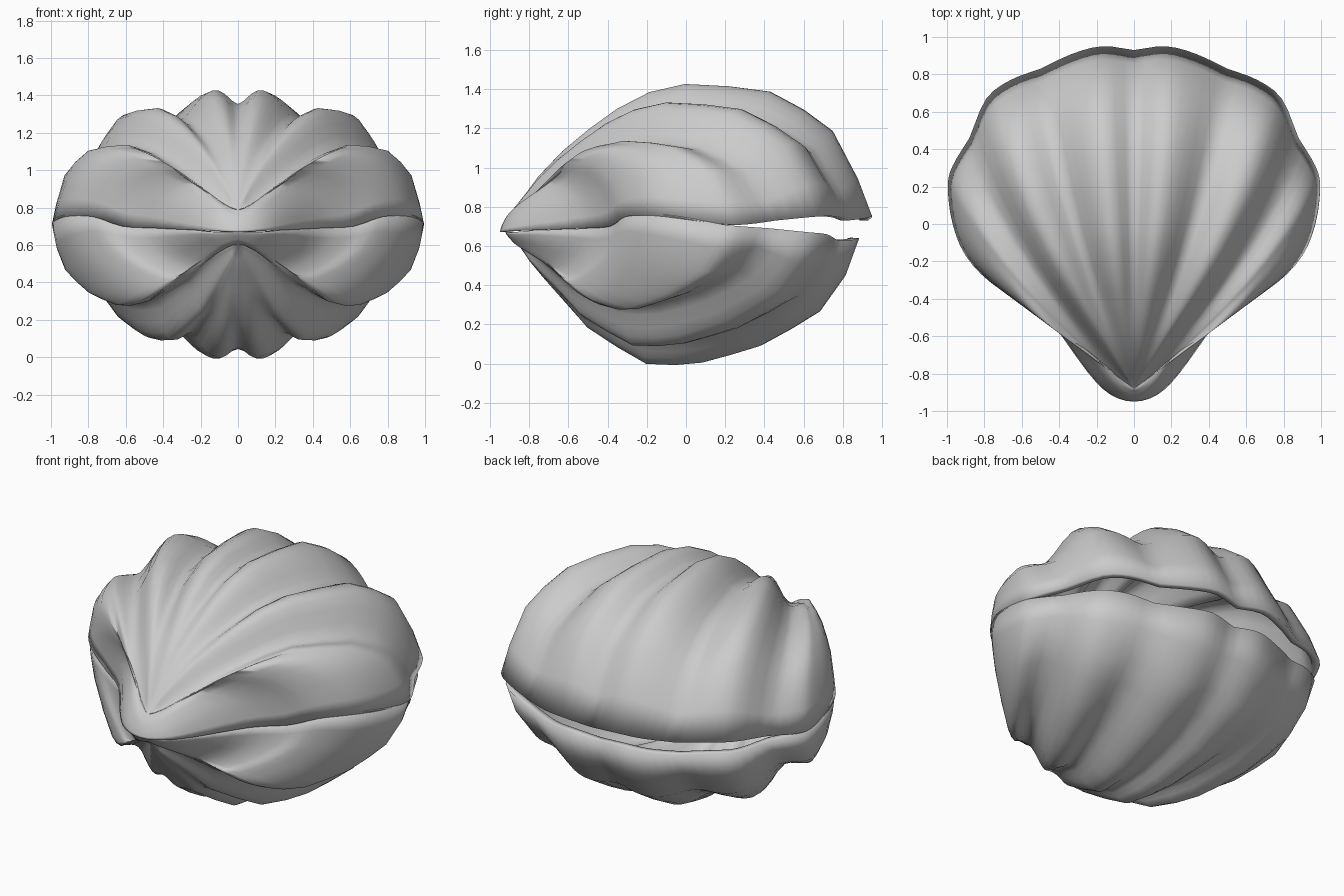
import bpy, bmesh, math
from mathutils import Vector

if "Cube" in bpy.data.objects:
    bpy.data.objects.remove(bpy.data.objects["Cube"])

grey = bpy.data.materials.new("shell grey")
grey.diffuse_color = (0.6, 0.6, 0.6, 1)
grey.use_nodes = True
grey.node_tree.nodes["Principled BSDF"].inputs["Base Color"].default_value = grey.diffuse_color

# Half rim from back to hinge: x, y, upper rim z, lower rim z, upper bulge, lower bulge
RIM = [
    (0.00, 0.93, 0.73, 0.62, 0.575, 0.55),
    (0.17, 0.95, 0.75, 0.64, 0.66, 0.63),
    (0.33, 0.91, 0.74, 0.63, 0.62, 0.59),
    (0.50, 0.83, 0.73, 0.63, 0.49, 0.47),
    (0.66, 0.77, 0.75, 0.66, 0.555, 0.54),
    (0.79, 0.67, 0.75, 0.67, 0.54, 0.51),
    (0.88, 0.46, 0.73, 0.69, 0.35, 0.33),
    (0.97, 0.31, 0.71, 0.70, 0.39, 0.38),
    (0.995, 0.20, 0.71, 0.71, 0.38, 0.38),
    (0.97, 0.00, 0.735, 0.745, 0.35, 0.37),
    (0.90, -0.17, 0.755, 0.765, 0.31, 0.33),
    (0.77, -0.31, 0.75, 0.76, 0.26, 0.27),
    (0.62, -0.39, 0.70, 0.71, 0.23, 0.22),
    (0.45, -0.52, 0.69, 0.69, 0.18, 0.16),
    (0.25, -0.79, 0.68, 0.68, 0.09, 0.07),
    (0.13, -0.91, 0.675, 0.67, 0.04, 0.03),
    (0.00, -0.95, 0.67, 0.67, 0.02, 0.01),
]
VALLEYS = {0, 3, 6}
STEPS = 3
WALL = 0.045


def spline(p0, p1, p2, p3, t):
    return [0.5 * (2 * b + (c - a) * t + (2 * a - 5 * b + 4 * c - d) * t * t
                   + (3 * b - a - 3 * c + d) * t ** 3)
            for a, b, c, d in zip(p0, p1, p2, p3)]


def extend(a, b):
    return [2 * x - y for x, y in zip(a, b)]


def rim_curve():
    """Full closed rim; grooves stay creased, ribs stay round."""
    half = []
    n = len(RIM)
    for i in range(n - 1):
        a, b = RIM[i], RIM[i + 1]
        before = extend(a, b) if i in VALLEYS else RIM[i - 1]
        if i + 1 in VALLEYS:
            after = extend(b, a)
        elif i + 2 < n:
            after = RIM[i + 2]
        else:
            after = [-RIM[i][0]] + list(RIM[i][1:])
        half += [spline(before, a, b, after, s / STEPS) for s in range(STEPS)]
    half.append(list(RIM[-1]))
    return half + [[-p[0]] + p[1:] for p in reversed(half[1:-1])]


def smooth(values, passes):
    """Average neighbours around the ring, so ribs fade towards the apex."""
    n = len(values)
    for _ in range(passes):
        values = [(values[i - 1] + 2 * values[i] + values[(i + 1) % n]) / 4
                  for i in range(n)]
    return values


def inward(p):
    """Point on the inner wall."""
    centre = Vector((0, -0.1, 0.7))
    d = centre - p
    return p + d * (WALL / max(d.length, 0.3))


def make_shell(name, apex, arch, side, slow):
    """Fan of ribs from the apex to the rim, arched up (1) or down (-1)."""
    rim = rim_curve()
    bulge = [p[4] if side > 0 else p[5] for p in rim]
    outer = []
    for t, lift in arch:
        ring = []
        fade = max(0.0, 1 - t / 0.35)
        heights = smooth(bulge, int(40 * fade * fade + 1.5 * (t < 0.9)))
        for (x, y, z_up, z_low, _, _), h in zip(rim, heights):
            z = z_up if side > 0 else z_low
            flank = min(1, max(0, (0.75 - y) / 1.1))
            bow = 0.5 * min(1, max(0, (y + 0.3) / 0.6))
            if side < 0:
                y *= 0.93 if y > 0 else 0.97
            p = Vector(apex).lerp(Vector((x, y, z)), t)
            # ribs bow outwards
            p.x += x * bow * t * (1 - t)
            # flank ribs rise more slowly
            p.z += side * h * lift * min(1, t / 0.5) ** (slow * flank)
            ring.append(p)
        outer.append(ring)

    # outer wall, lip and inner wall as one closed skin
    bm = bmesh.new()
    inner = [[inward(p) for p in ring] for ring in reversed(outer)]
    rings = [[bm.verts.new(p) for p in ring] for ring in outer + inner]
    pole = bm.verts.new(apex)
    inner_pole = bm.verts.new(inward(Vector(apex)))
    count = len(rim)
    for i in range(count):
        j = (i + 1) % count
        bm.faces.new((pole, rings[0][i], rings[0][j]))
        for r, s in zip(rings, rings[1:]):
            bm.faces.new((r[i], s[i], s[j], r[j]))
        bm.faces.new((inner_pole, rings[-1][j], rings[-1][i]))
    bmesh.ops.recalc_face_normals(bm, faces=bm.faces)
    mesh = bpy.data.meshes.new(name)
    bm.to_mesh(mesh)
    bm.free()
    mesh.materials.append(grey)
    ob = bpy.data.objects.new(name, mesh)
    bpy.context.collection.objects.link(ob)
    bpy.context.view_layer.objects.active = ob
    ob.select_set(True)
    bpy.ops.object.shade_smooth_by_angle(angle=math.radians(120))
    ob.select_set(False)


# Upper and lower halves: (distance from apex, height of the arch)
make_shell("upper_shell", (0, -0.88, 0.79),
           [(0.035, 0.13), (0.07, 0.27), (0.137, 0.48), (0.21, 0.65), (0.29, 0.80),
            (0.38, 0.93), (0.48, 1.0), (0.6, 0.99), (0.716, 0.955), (0.81, 0.82),
            (0.89, 0.66), (0.96, 0.29), (1, 0)], 1, 0.65)
make_shell("lower_shell", (0, -0.85, 0.60),
           [(0.03, 0.13), (0.07, 0.27), (0.116, 0.42), (0.2, 0.70), (0.29, 0.85),
            (0.375, 0.985), (0.46, 1.0), (0.54, 0.985), (0.62, 0.93), (0.71, 0.86),
            (0.8, 0.73), (0.885, 0.59), (0.96, 0.3), (1, 0)], -1, 0.85)
